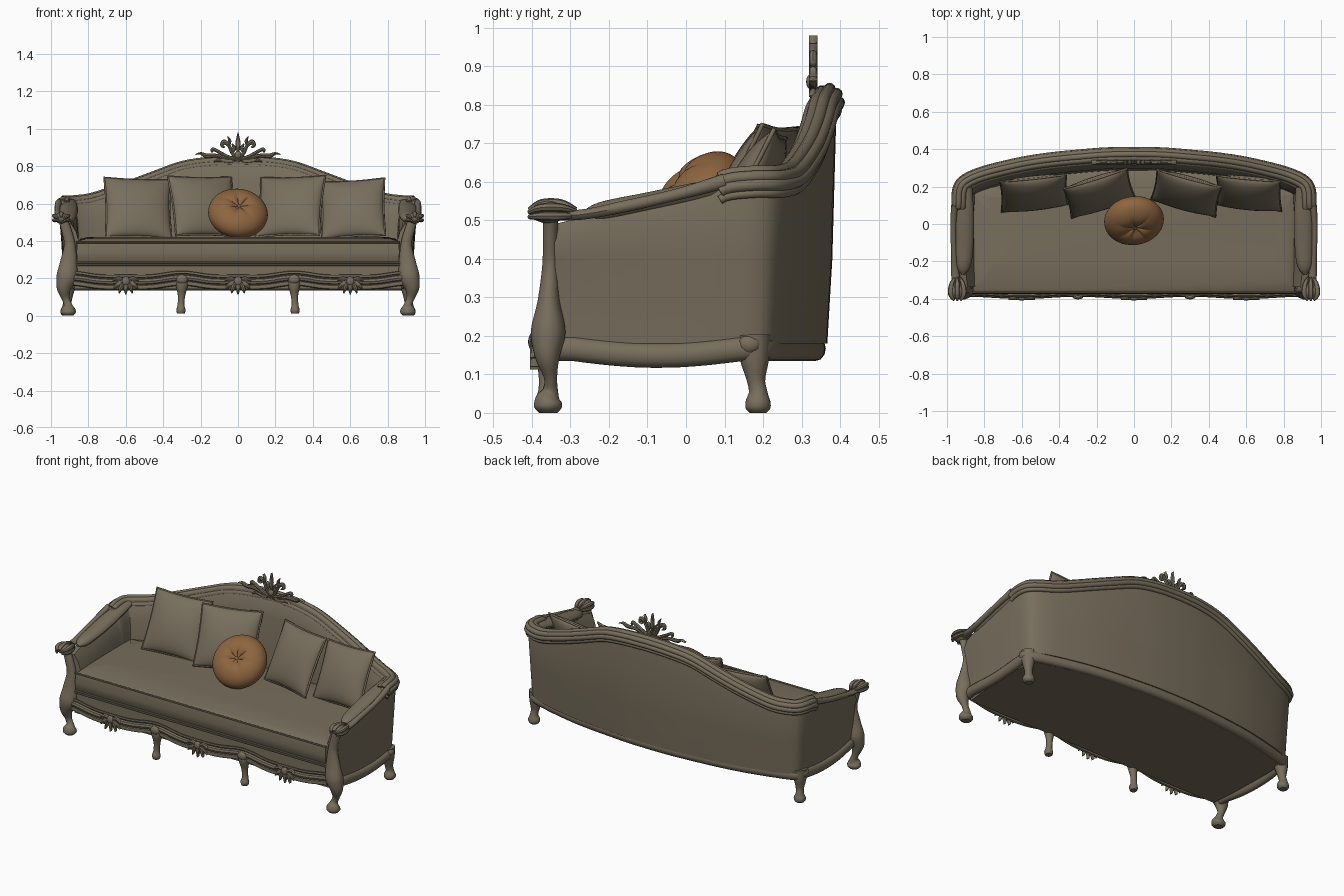
import bpy, bmesh, math
from mathutils import Vector, Matrix

if "Cube" in bpy.data.objects:
    bpy.data.objects.remove(bpy.data.objects["Cube"])

def material(name, col):
    m = bpy.data.materials.new(name)
    m.diffuse_color = (*col, 1)
    m.use_nodes = True
    m.node_tree.nodes["Principled BSDF"].inputs["Base Color"].default_value = m.diffuse_color
    return m
OLIVE = material("olive_taupe", (0.185, 0.155, 0.107))
BROWN = material("warm_brown", (0.265, 0.13, 0.05))

def finish(name, bm, mat=OLIVE, mirror=False, angle=40):
    bmesh.ops.recalc_face_normals(bm, faces=bm.faces)
    me = bpy.data.meshes.new(name)
    bm.to_mesh(me); bm.free()
    ob = bpy.data.objects.new(name, me)
    bpy.context.collection.objects.link(ob)
    me.materials.append(mat)
    bpy.ops.object.select_all(action='DESELECT')
    ob.select_set(True)
    bpy.context.view_layer.objects.active = ob
    bpy.ops.object.shade_smooth_by_angle(angle=math.radians(angle))
    if mirror:
        mod = ob.modifiers.new("mirror", 'MIRROR')
        mod.use_mirror_merge = False
    return ob

def spline(pts, n):
    # Catmull-Rom through tuples of any length
    out = []
    for i in range(len(pts) - 1):
        p = [pts[max(i - 1, 0)], pts[i], pts[i + 1], pts[min(i + 2, len(pts) - 1)]]
        for k in range(n):
            t = k / n
            out.append(tuple(0.5 * (2 * b + (c - a) * t + (2 * a - 5 * b + 4 * c - d) * t * t
                                    + (3 * b - a - 3 * c + d) * t ** 3) for a, b, c, d in zip(*p)))
    return out + [tuple(pts[-1])]

def loft(bm, rings, closed=False):
    vs = [[bm.verts.new(p) for p in r] for r in rings]
    m = len(vs[0])
    for i in range(len(vs) if closed else len(vs) - 1):
        a, b = vs[i], vs[(i + 1) % len(vs)]
        for j in range(m):
            bm.faces.new((a[j], a[(j + 1) % m], b[(j + 1) % m], b[j]))
    if not closed:
        bm.faces.new(vs[0]); bm.faces.new(vs[-1])

def tube(bm, pts, n=5, segs=10, ref=(0, 1, 0), closed=False):
    # pts: x, y, z, radius across, radius along ref
    s = spline(pts, n) if n > 1 else pts
    ref, rings, k = Vector(ref), [], len(s)
    for i, p in enumerate(s):
        lo, hi = ((i - 1) % k, (i + 1) % k) if closed else (max(i - 1, 0), min(i + 1, k - 1))
        t = (Vector(s[hi][:3]) - Vector(s[lo][:3])).normalized()
        a = ref.cross(t).normalized()
        b = t.cross(a)
        rings.append([Vector(p[:3]) + a * max(p[3], .001) * math.cos(q) + b * max(p[4], .001) * math.sin(q)
                      for q in (2 * math.pi * j / segs for j in range(segs))])
    loft(bm, rings, closed)

def ball(bm, c, r):
    bmesh.ops.create_uvsphere(bm, u_segments=16, v_segments=10, radius=1,
                              matrix=Matrix.Translation(c) @ Matrix.Diagonal((*r, 1)))

# plan path of the arms and back: x, y, top height
HALF = [(.95, -.345, .50), (.962, -.22, .53), (.968, -.05, .567), (.97, .06, .598), (.969, .1, .632),
        (.965, .18, .642), (.94, .235, .642), (.88, .275, .645), (.78, .31, .66), (.6, .352, .72),
        (.45, .375, .775), (.3, .39, .828), (.15, .402, .85), (0, .405, .856)]
half = spline(HALF, 4)
PATH = half + [(-x, y, z) for x, y, z in half[-2::-1]]
NORM = []
for i in range(len(PATH)):
    a, b = PATH[max(i - 1, 0)], PATH[min(i + 1, len(PATH) - 1)]
    NORM.append(Vector((b[1] - a[1], a[0] - b[0], 0)).normalized())

def at(i, n, z):
    return Vector((PATH[i][0], PATH[i][1], 0)) + NORM[i] * n + Vector((0, 0, z))
ALL = range(len(PATH))

# padded shell: outside panel, top and inner lining in one section
bm = bmesh.new()
loft(bm, [[at(i, n, z) for n, z in ((-.038, .18), (-.025, .4), (-.014, PATH[i][2] - .06), (-.026, PATH[i][2] - .01),
          (-.06, PATH[i][2] - .01), (-.085, PATH[i][2] - .05), (-.108, PATH[i][2] - .13),
          (-.12, .33), (-.12, .18))] for i in ALL])
finish("arm_and_back_shell", bm, angle=50)

# beaded crest rail round the back and corners
bm = bmesh.new()
BACK = [i for i in ALL if PATH[i][1] > .085]
for n, dz, r in ((-.012, -.072, .012), (-.008, -.05, .016), (-.014, -.028, .016), (-.032, -.015, .016),
                 (-.052, -.022, .017), (-.068, -.042, .015), (-.078, -.064, .011)):
    tube(bm, [(*at(i, n, PATH[i][2] + dz), r, r) for i in BACK], n=1, ref=(0, 0, 1))
finish("crest_rail", bm)

# arm pads and slim wooden arm rails
bm = bmesh.new()
tube(bm, [(.915, -.27, .513, .01, .008), (.912, -.22, .522, .04, .026), (.908, -.1, .545, .05, .028),
          (.906, .05, .575, .05, .028), (.90, .2, .605, .035, .02)], ref=(0, 0, 1), segs=14)
finish("arm_pad", bm, mirror=True)
bm = bmesh.new()
tube(bm, [(.945, -.37, .52, .022, .018), (.955, -.28, .514, .022, .014), (.962, -.16, .536, .016, .016),
          (.966, -.02, .568, .016, .016), (.96, .1, .602, .018, .02)], ref=(0, 0, 1))
finish("arm_rail", bm, mirror=True)

# carved arm scroll with leaves
bm = bmesh.new()
ball(bm, (.945, -.358, .522), (.036, .046, .03))
for k in range(5):
    q = math.radians(-30 + 60 * k)
    dx, dz = math.cos(q), math.sin(q)
    tube(bm, [(.945 + .015 * dx, -.285, .518 + .01 * dz, .006, .006), (.945 + .036 * dx, -.325, .522 + .022 * dz, .013, .011),
              (.945 + .04 * dx, -.375, .522 + .022 * dz, .014, .011), (.945 + .02 * dx, -.408, .515 + .012 * dz, .006, .006)],
         ref=(0, 0, 1), segs=8)
finish("arm_scroll", bm, mirror=True)

# legs
bm = bmesh.new()
tube(bm, [(.935, -.352, .51, .025, .02), (.915, -.352, .45, .027, .02), (.9, -.352, .38, .03, .022),
          (.905, -.356, .29, .045, .03), (.915, -.358, .21, .055, .046), (.93, -.36, .15, .04, .034),
          (.922, -.352, .095, .022, .018), (.91, -.352, .06, .022, .02), (.908, -.358, .035, .038, .034),
          (.908, -.358, .015, .04, .037), (.908, -.358, 0, .026, .024)], segs=14)
finish("front_leg", bm, mirror=True)
bm = bmesh.new()
tube(bm, [(.3, -.365, .215, .032, .024), (.3, -.37, .17, .034, .028), (.302, -.365, .11, .02, .019),
          (.305, -.365, .06, .018, .018), (.305, -.368, .03, .025, .025), (.305, -.368, .012, .02, .02)], segs=12)
ball(bm, (.3, -.388, .195), (.03, .015, .025))
finish("middle_leg", bm, mirror=True)
bm = bmesh.new()
tube(bm, [(.905, .175, .2, .045, .045), (.91, .178, .14, .036, .038), (.912, .182, .085, .024, .024),
          (.915, .187, .055, .023, .024), (.915, .187, .03, .034, .032), (.915, .187, .012, .033, .032),
          (.915, .187, 0, .022, .022)], segs=12)
ball(bm, (.935, .165, .178), (.02, .03, .025))
finish("back_leg", bm, mirror=True)

# lower rail round sides and back, dipping on the sides
bm = bmesh.new()
rail = []
for i in ALL:
    x, y, _ = PATH[i]
    dip = .018 * math.sin(math.pi * max(0, min(1, (y + .3) / .45))) if y < .15 else 0
    inset = .045 + .023 * max(0, min(1, (y - .2) / .1))
    rail.append((*at(i, -inset, .167 - dip), .026, .032))
tube(bm, rail, n=1, ref=(0, 0, 1), segs=12)
finish("base_rail", bm)

# wavy carved front apron
bm = bmesh.new()
for off, r, w in ((0, .013, .018), (.03, .017, .025), (.058, .008, .01)):
    pts = []
    for k in range(61):
        x = -.88 + 1.76 * k / 60
        c = math.cos(2 * math.pi * x / .3)
        d = math.cos(2 * math.pi * x / .6)
        pts.append((x, -.38 - .006 * d, .160 + off - .010 * d + .004 * c, w * .6, r))
    tube(bm, pts, n=1, ref=(0, 0, 1), segs=8)
finish("front_apron", bm)

def leaves(bm, base, shapes, depth):
    # flat curling leaves in the front plane, both left and right
    for sh in shapes:
        for s in ((1, -1) if any(abs(p[0]) > 1e-6 for p in sh) else (1,)):
            tube(bm, [(base[0] + s * p[0], base[1], base[2] + p[1], p[2], depth) for p in sh], segs=8)

# leaf clusters on the apron
bm = bmesh.new()
for x in (-.6, 0, .6):
    leaves(bm, (x, -.393, .165), [
        [(0, .04, .006), (0, 0, .016), (0, -.052, .003)],
        [(.004, .03, .006), (.025, -.01, .013), (.035, -.045, .003)],
        [(.005, .02, .008), (.04, .005, .014), (.065, -.022, .003)],
        [(.005, .02, .008), (.04, .033, .012), (.07, .02, .003)]], .012)
    ball(bm, (x, -.397, .185), (.024, .013, .024))
finish("apron_leaf_carving", bm)

# crest ornament: open scrolling leaves
bm = bmesh.new()
leaves(bm, (0, .33, .84), [
    [(0, -.02, .012), (0, .04, .009), (0, .08, .014), (0, .115, .008), (0, .14, .002)],
    [(.004, -.01, .008), (.03, .03, .010), (.05, .07, .009), (.075, .09, .013), (.085, .07, .010), (.07, .06, .004)],
    [(.01, -.005, .009), (.06, .012, .010), (.11, .04, .009), (.135, .05, .010), (.14, .033, .005)],
    [(.04, -.005, .009), (.11, .015, .010), (.17, .016, .012), (.2, .028, .007), (.228, .022, .002)],
    [(.035, .035, .008), (.02, .055, .011), (.032, .08, .003)],
    [(.05, .07, .007), (.045, .095, .009), (.055, .12, .002)],
    [(.02, -.01, .010), (.05, -.012, .014), (.1, -.008, .01), (.13, -.018, .003)]], .011)
ball(bm, (0, .324, .86), (.018, .012, .02))
finish("crest_carving", bm)

def seat_ring(inset, front, z):
    ring = [at(i, -inset, z) for i in ALL]
    for p in ring:
        p.y = max(p.y, front)
    ring[0].y = ring[-1].y = front
    return ring

# seat deck with flat underside, and crowned cushion
bm = bmesh.new()
loft(bm, [seat_ring(.075, -.36, z) for z in (.142, .2)] + [seat_ring(.085, -.36, z) for z in (.2, .272)])
finish("seat_deck", bm, angle=30)
bm = bmesh.new()
loft(bm, [seat_ring(*r) for r in ((.1, -.35, .272), (.09, -.366, .285), (.088, -.373, .34), (.09, -.366, .39),
                                  (.1, -.35, .4), (.14, -.3, .412), (.2, -.22, .42))])
finish("seat_cushion", bm, angle=50)
bm = bmesh.new()
for z in (.272, .283, .393):
    tube(bm, [(-.865, -.366, z, .006, .006), (.865, -.366, z, .006, .006)], n=1, ref=(0, 0, 1), segs=8)
finish("seat_piping", bm)

# square scatter pillows with piped edges
def pillow(name, centre, yaw, lean, roll, h=.178, thick=.06, n=16):
    bm = bmesh.new()
    def pt(u, v, s):
        x = u * h * (1 - .05 * (1 - v * v))
        y = v * h * (1 - .05 * (1 - u * u))
        return (x, y, s * thick * ((1 - u ** 2) * (1 - v ** 2)) ** .5)
    for s in (1, -1):
        g = [[bm.verts.new(pt(math.sin(math.pi * (i / n - .5)), math.sin(math.pi * (j / n - .5)), s))
              for j in range(n + 1)] for i in range(n + 1)]
        for i in range(n):
            for j in range(n):
                bm.faces.new((g[i][j], g[i + 1][j], g[i + 1][j + 1], g[i][j + 1]))
    bmesh.ops.remove_doubles(bm, verts=bm.verts, dist=1e-5)
    edge = [(-1 + k / 4, -1) for k in range(8)] + [(1, -1 + k / 4) for k in range(8)]
    edge += [(-u, -v) for u, v in edge]
    tube(bm, [(*pt(u, v, 0), .006, .006) for u, v in edge], n=1, ref=(0, 0, 1), segs=8, closed=True)
    R = lambda d, ax: Matrix.Rotation(math.radians(d), 4, ax)
    bm.transform(Matrix.Translation(centre) @ R(yaw, 'Z') @ R(90 - lean, 'X') @ R(roll, 'Z'))
    finish(name, bm, angle=60)
pillow("pillow_far_left", (-.535, .165, .575), 7, 27, -2)
pillow("pillow_left", (-.185, .165, .585), 18, 27, -1)
pillow("pillow_right", (.28, .165, .585), -16, 27, 2)
pillow("pillow_far_right", (.615, .165, .572), -7, 27, 4, h=.172)

# round pleated pillow with button
bm = bmesh.new()
rings = []
for k in range(25):
    p = math.pi * (k / 24 - .5) * .99
    ring = []
    for j in range(64):
        q = 2 * math.pi * j / 64
        r = .16 * math.cos(p) ** .85
        pleat = abs(math.sin(3.5 * q + .4)) ** .35 - 1
        h = .088 * math.sin(p) * (1 - .35 * math.exp(-(r / .045) ** 2) + .16 * pleat * math.exp(-(r / .1) ** 2))
        ring.append((r * math.cos(q), r * math.sin(q), h))
    rings.append(ring)
loft(bm, rings)
for s in (1, -1):
    ball(bm, (0, 0, .055 * s), (.012, .012, .007))
bm.transform(Matrix.Translation((0, .018, .547)) @ Matrix.Rotation(math.radians(8), 4, 'Z')
             @ Matrix.Rotation(math.radians(46), 4, 'X'))
finish("round_pillow", bm, BROWN, angle=60)
